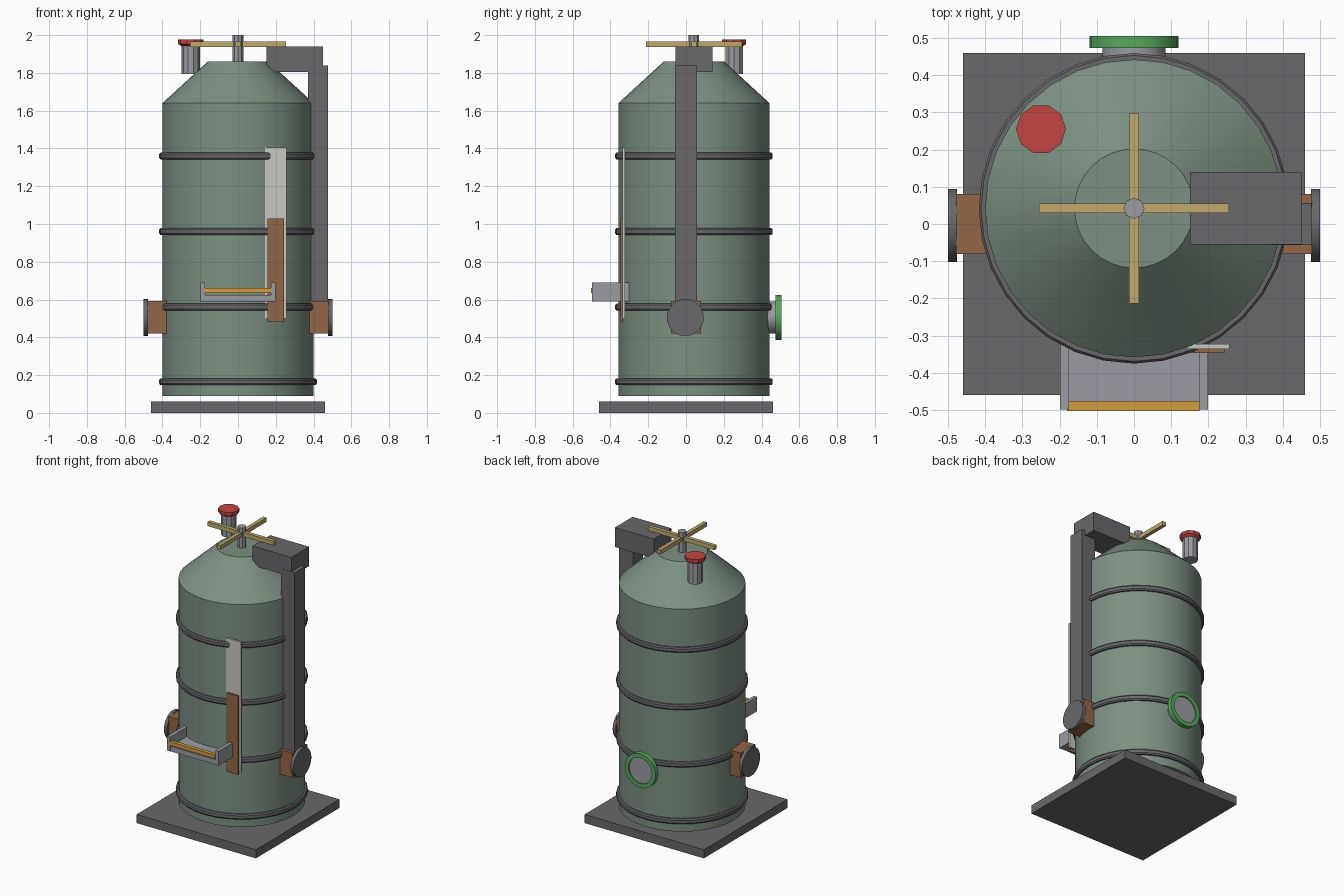
import bpy
import bmesh
import math
from mathutils import Matrix, Vector

cube = bpy.data.objects.get("Cube")
if cube:
    bpy.data.objects.remove(cube, do_unlink=True)


def material(name, hex_colour):
    rgb = [int(hex_colour[i:i + 2], 16) / 255 for i in (0, 2, 4)]
    lin = [((c + 0.055) / 1.055) ** 2.4 for c in rgb] + [1.0]
    m = bpy.data.materials.new(name)
    m.use_nodes = True
    m.diffuse_color = lin
    m.node_tree.nodes["Principled BSDF"].inputs["Base Color"].default_value = lin
    return m


sage = material("sage_green_paint", "7c9082")
dark = material("dark_grey_iron", "68676a")
steel = material("light_steel", "9b9ca2")
white = material("off_white", "c8c8c2")
brown = material("brown_copper", "926646")
orange = material("orange_amber", "d09c3c")
tan = material("tan_brass", "c0aa6c")
red = material("red_paint", "c24642")
green = material("bright_green", "58a85c")


def finish(name, bm, mat, smooth=False):
    bmesh.ops.recalc_face_normals(bm, faces=bm.faces[:])
    me = bpy.data.meshes.new(name)
    bm.to_mesh(me)
    bm.free()
    me.materials.append(mat)
    ob = bpy.data.objects.new(name, me)
    bpy.context.collection.objects.link(ob)
    if smooth:
        bpy.ops.object.select_all(action="DESELECT")
        ob.select_set(True)
        bpy.context.view_layer.objects.active = ob
        bpy.ops.object.shade_smooth_by_angle(angle=math.radians(35))
    return ob


def box(name, mat, x, y, z):
    """Box from (low, high) ranges on each axis."""
    bm = bmesh.new()
    bmesh.ops.create_cube(bm, size=1)
    for v in bm.verts:
        v.co = Vector([(r[0] + r[1]) / 2 + c * (r[1] - r[0])
                       for c, r in zip(v.co, (x, y, z))])
    return finish(name, bm, mat)


def lathe(name, mat, profile, centre, sides=32, axis="Z", closed=False, smooth=True):
    """Turn (radius, height) points about an axis through centre."""
    bm = bmesh.new()
    rings = [[bm.verts.new((r * math.cos(math.tau * i / sides),
                            r * math.sin(math.tau * i / sides), h))
              for i in range(sides)] for r, h in profile]
    pairs = list(zip(rings, rings[1:]))
    if closed:
        pairs.append((rings[-1], rings[0]))
    else:
        bm.faces.new(rings[0])
        bm.faces.new(rings[-1])
    for a, b in pairs:
        for i in range(sides):
            j = (i + 1) % sides
            bm.faces.new((a[i], a[j], b[j], b[i]))
    turn = {"Z": Matrix(), "X": Matrix.Rotation(math.pi / 2, 4, "Y"),
            "Y": Matrix.Rotation(-math.pi / 2, 4, "X")}[axis]
    bm.transform(Matrix.Translation(centre) @ turn)
    return finish(name, bm, mat, smooth)


CY = 0.042  # tank axis

# Base and tank
box("base_plate", dark, (-0.46, 0.46), (-0.46, 0.46), (0, 0.06))
lathe("tank_body", sage, [(0.4, 0.09), (0.4, 1.64), (0.16, 1.86)], (0, CY, 0))
for n, z in enumerate((0.165, 0.56, 0.96, 1.36)):
    lathe(f"tank_band_{n + 1}", dark,
          [(0.39, -0.018), (0.411, -0.018), (0.417, -0.01),
           (0.417, 0.01), (0.411, 0.018), (0.39, 0.018)],
          (0, CY, z), closed=True)

# Top stirrer and vent
lathe("stirrer_shaft", steel, [(0.028, 1.84), (0.028, 2.0)], (0, CY, 0), 8, smooth=False)
box("stirrer_arm_x", tan, (-0.255, 0.255), (CY - 0.013, CY + 0.013), (1.938, 1.967))
box("stirrer_arm_y", tan, (-0.013, 0.013), (CY - 0.255, CY + 0.255), (1.937, 1.966))
lathe("vent_pipe", steel, [(0.048, 1.795), (0.048, 1.955)], (-0.25, 0.255, 0), 10, smooth=False)
lathe("vent_cap", red, [(0.05, 1.942), (0.067, 1.953), (0.067, 1.977)],
      (-0.25, 0.255, 0), 10, smooth=False)

# Side duct
box("duct_riser", dark, (0.37, 0.477), (-0.057, 0.057), (0.5, 1.84))
box("duct_elbow", dark, (0.15, 0.45), (-0.055, 0.14), (1.805, 1.94))

# Side valves
for side, s in (("left", 1), ("right", -1)):
    box(f"valve_block_{side}", brown, sorted((s * 0.37, s * 0.478)),
        (-0.08, 0.08), (0.42, 0.593))
    lathe(f"valve_disc_{side}", dark, [(0.098, -0.012), (0.098, 0.012)],
          (s * 0.488, -0.004, 0.505), 24, "X")

# Rear port
lathe("port_pipe", steel, [(0.085, -0.06), (0.085, 0.045)], (0, 0.45, 0.505), 24, "Y")
lathe("port_ring", green, [(0.09, -0.016), (0.119, -0.016), (0.119, 0.016), (0.09, 0.016)],
      (0, 0.489, 0.505), 24, "Y", closed=True)
lathe("port_cover", steel, [(0.092, -0.006), (0.092, 0.006)], (0, 0.489, 0.505), 24, "Y")

# Front tray
box("tray_floor", steel, (-0.178, 0.174), (-0.495, -0.3), (0.59, 0.625))
for side, s in (("left", 1), ("right", -1)):
    box(f"tray_wall_{side}", steel, sorted((s * 0.174, s * 0.199)),
        (-0.498, -0.3), (0.59, 0.69))
box("tray_bar", orange, (-0.18, 0.176), (-0.502, -0.476), (0.634, 0.66))

# Front level gauge
box("gauge_plate", white, (0.142, 0.257), (-0.336, -0.322), (0.5, 1.405))
box("gauge_cover", brown, (0.155, 0.243), (-0.347, -0.334), (0.48, 1.03))
